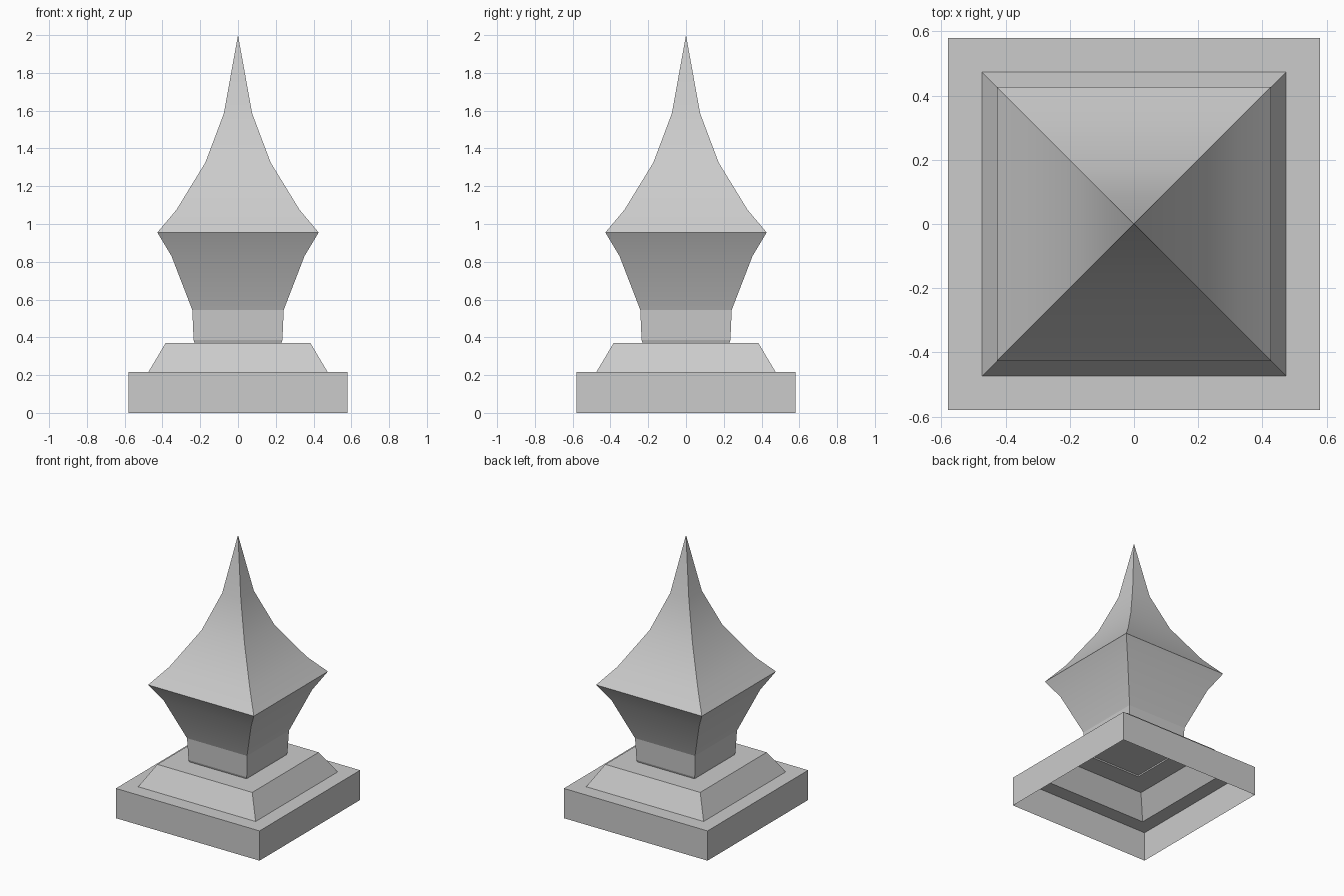
import bpy
import bmesh
import math

cube = bpy.data.objects.get("Cube")
if cube:
    bpy.data.objects.remove(cube, do_unlink=True)

stone = bpy.data.materials.new("grey_stone")
stone.use_nodes = True
grey = (0.6, 0.6, 0.6, 1)
stone.diffuse_color = grey
stone.node_tree.nodes["Principled BSDF"].inputs["Base Color"].default_value = grey


def square_loft(name, profile, cap_bottom=False):
    """Loft square rings through (half width, height); zero width makes a tip."""
    bm = bmesh.new()
    rings = []
    for half, z in profile:
        signs = [(-1, -1), (1, -1), (1, 1), (-1, 1)] if half else [(0, 0)]
        rings.append([bm.verts.new((sx * half, sy * half, z)) for sx, sy in signs])
    for low, high in zip(rings, rings[1:]):
        for i in range(4):
            j = (i + 1) % 4
            if len(high) == 1:
                bm.faces.new((low[i], low[j], high[0]))
            else:
                bm.faces.new((low[i], low[j], high[j], high[i]))
    if cap_bottom:
        bm.faces.new(rings[0][::-1])
    mesh = bpy.data.meshes.new(name)
    bm.to_mesh(mesh)
    bm.free()
    mesh.materials.append(stone)
    obj = bpy.data.objects.new(name, mesh)
    bpy.context.collection.objects.link(obj)
    bpy.ops.object.select_all(action="DESELECT")
    obj.select_set(True)
    bpy.context.view_layer.objects.active = obj
    bpy.ops.object.shade_smooth_by_angle(angle=math.radians(16))
    return obj


# Hollow stepped plinth, open underneath, with a rim around the neck
square_loft("plinth", [(0.58, 0), (0.58, 0.217), (0.474, 0.217),
                       (0.383, 0.37), (0.23, 0.37), (0.235, 0.385)])

# Neck, flared body and concave pointed spire
square_loft("finial", [(0.235, 0.385), (0.242, 0.545), (0.352, 0.83),
                       (0.427, 0.955), (0.326, 1.075), (0.173, 1.325),
                       (0.075, 1.585), (0, 2)], cap_bottom=True)
